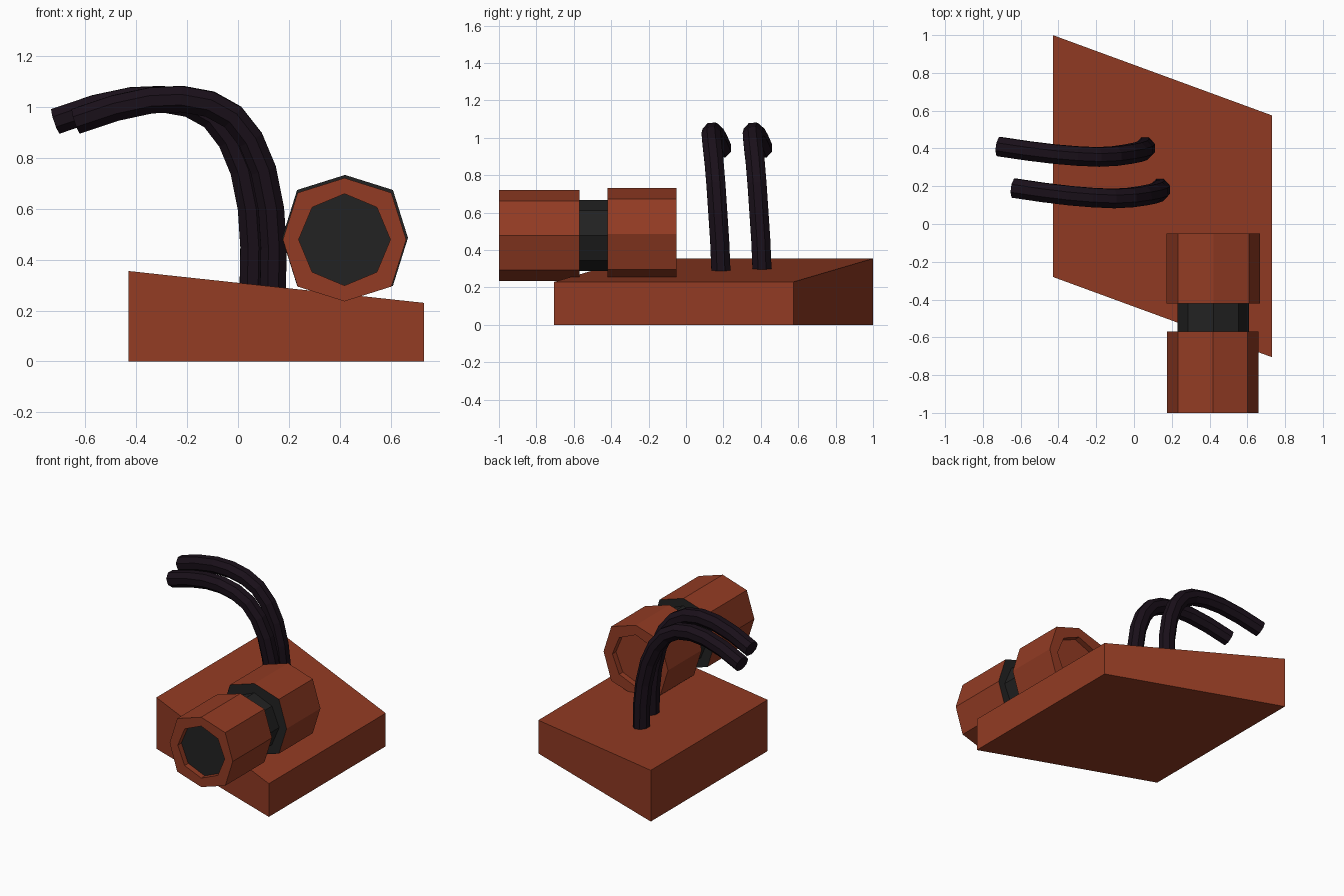
import bpy, bmesh, math

if "Cube" in bpy.data.objects:
    bpy.data.objects.remove(bpy.data.objects["Cube"])


def material(name, rgb):
    m = bpy.data.materials.new(name)
    m.diffuse_color = (*rgb, 1)
    m.use_nodes = True
    m.node_tree.nodes["Principled BSDF"].inputs["Base Color"].default_value = m.diffuse_color
    return m


RUST = material("rust", (0.29, 0.044, 0.017))
BLACK = material("black", (0.016, 0.016, 0.016))
CABLE = material("cable", (0.010, 0.005, 0.010))


def finish(name, bm, mats):
    bmesh.ops.recalc_face_normals(bm, faces=bm.faces)
    me = bpy.data.meshes.new(name)
    bm.to_mesh(me)
    bm.free()
    for m in mats:
        me.materials.append(m)
    ob = bpy.data.objects.new(name, me)
    bpy.context.collection.objects.link(ob)
    return ob


def octagon_loft(name, cx, cz, rings, colours, mats):
    """Loft octagons along y. rings: (y, axis radius, diagonal offset).
    colours: material index of start cap, each band, end cap."""
    bm = bmesh.new()
    loops = []
    for y, r, d in rings:
        rad = [r, d * math.sqrt(2)]
        loops.append([bm.verts.new((cx + rad[i % 2] * math.cos(i * math.pi / 4), y,
                                    cz + rad[i % 2] * math.sin(i * math.pi / 4)))
                      for i in range(8)])
    bm.faces.new(loops[0]).material_index = colours[0]
    for a, b, c in zip(loops, loops[1:], colours[1:]):
        for i in range(8):
            j = (i + 1) % 8
            bm.faces.new((a[i], a[j], b[j], b[i])).material_index = c
    bm.faces.new(loops[-1]).material_index = colours[-1]
    return finish(name, bm, mats)


# sloped, skewed base block
bm = bmesh.new()
corners = [(-0.43, -0.28, 0.355), (0.73, -0.705, 0.23), (0.73, 0.575, 0.23), (-0.43, 1.0, 0.355)]
low = [bm.verts.new((x, y, 0)) for x, y, z in corners]
top = [bm.verts.new(c) for c in corners]
bm.faces.new(low)
bm.faces.new(top)
for i in range(4):
    j = (i + 1) % 4
    bm.faces.new((low[i], low[j], top[j], top[i]))
finish("base_block", bm, [RUST])

# front housing: recessed dark lens, rust shell, dark rear face
octagon_loft("front_housing", 0.418, 0.478,
             [(-0.96, 0.18, 0.127), (-1.0, 0.18, 0.127), (-1.0, 0.242, 0.184), (-0.57, 0.242, 0.184)],
             [1, 0, 0, 0, 1], [RUST, BLACK])

# rear housing: dark front face, rust shell, recessed rust back
octagon_loft("rear_housing", 0.42, 0.485,
             [(-0.42, 0.247, 0.188), (-0.05, 0.247, 0.188), (-0.05, 0.18, 0.127), (-0.09, 0.18, 0.127)],
             [1, 0, 0, 0, 0], [RUST, BLACK])

# narrow dark collar between the housings
octagon_loft("collar", 0.42, 0.478, [(-0.58, 0.19, 0.134), (-0.41, 0.19, 0.134)],
             [0, 0, 0], [BLACK])

# two matching bent cables
path = [(0.137, 0.187, 0.28), (0.14, 0.18, 0.45), (0.13, 0.17, 0.60), (0.10, 0.16, 0.75),
        (0.05, 0.15, 0.87), (-0.02, 0.14, 0.96), (-0.11, 0.135, 1.01), (-0.22, 0.14, 1.03),
        (-0.34, 0.15, 1.025), (-0.48, 0.167, 0.995), (-0.635, 0.19, 0.943)]
for name, dx, dy in (("front_cable", 0, 0), ("rear_cable", -0.08, 0.22)):
    cu = bpy.data.curves.new(name, 'CURVE')
    cu.dimensions = '3D'
    cu.bevel_depth = 0.055
    cu.bevel_resolution = 2
    cu.use_fill_caps = True
    sp = cu.splines.new('POLY')
    sp.use_smooth = False
    sp.points.add(len(path) - 1)
    for p, (x, y, z) in zip(sp.points, path):
        p.co = (x + dx, y + dy, z, 1)
    cu.materials.append(CABLE)
    ob = bpy.data.objects.new(name, cu)
    bpy.context.collection.objects.link(ob)
    bpy.ops.object.select_all(action='DESELECT')
    ob.select_set(True)
    bpy.context.view_layer.objects.active = ob
    bpy.ops.object.convert(target='MESH')
